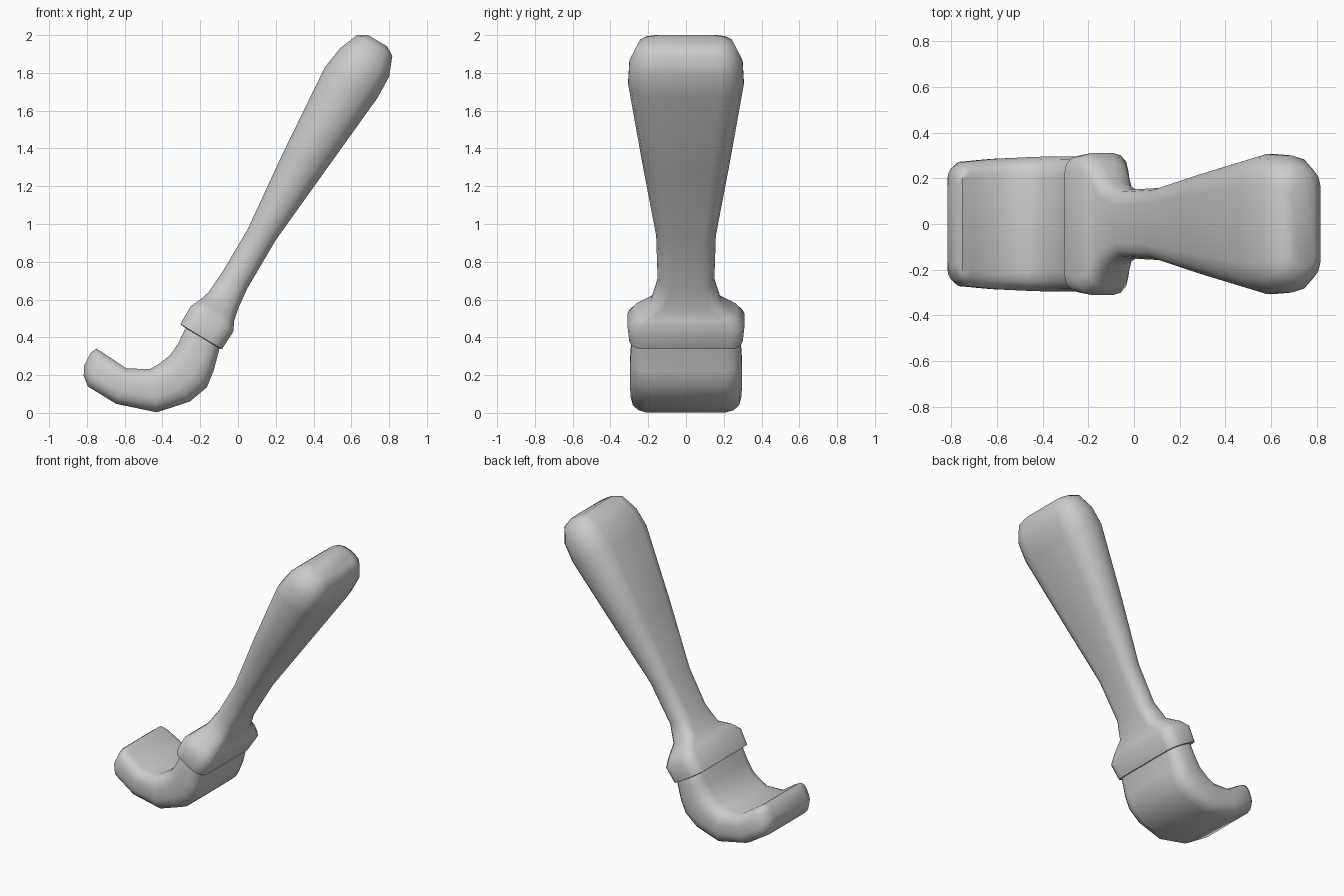
import bpy, bmesh, math
from mathutils import Vector


def loft(name, sections, roundness, angle):
    """Skin rounded-rectangle rings; each section = (x1, z1, x2, z2, half width, roundness factor)."""
    bm = bmesh.new()
    rings = []
    for x1, z1, x2, z2, hw, k in sections:
        a, b = Vector((x1, 0, z1)), Vector((x2, 0, z2))
        mid, half = (a + b) / 2, (b - a) / 2
        t = half.length
        u = half.normalized()
        r = roundness * k * t
        ry = min(r, hw * 0.9)
        ring = []
        for q, (su, sy) in enumerate([(1, 1), (-1, 1), (-1, -1), (1, -1)]):
            for i in range(4):
                ang = math.radians(90 * q + 30 * i)
                pu = su * (t - r) + r * math.cos(ang)
                py = sy * (hw - ry) + ry * math.sin(ang)
                ring.append(bm.verts.new(mid + u * pu + Vector((0, py, 0))))
        rings.append(ring)
    n = len(rings[0])
    for lo, hi in zip(rings, rings[1:]):
        for i in range(n):
            j = (i + 1) % n
            bm.faces.new((lo[i], lo[j], hi[j], hi[i]))
    bm.faces.new(rings[0][::-1])
    bm.faces.new(rings[-1])
    bmesh.ops.recalc_face_normals(bm, faces=bm.faces)
    me = bpy.data.meshes.new(name)
    bm.to_mesh(me)
    bm.free()
    ob = bpy.data.objects.new(name, me)
    bpy.context.collection.objects.link(ob)
    bpy.ops.object.select_all(action='DESELECT')
    ob.select_set(True)
    bpy.context.view_layer.objects.active = ob
    bpy.ops.object.shade_smooth_by_angle(angle=math.radians(angle))
    return ob


# Handle with its flared collar, from the collar rim up to the rounded end
loft("handle", [
    (-0.290, 0.457, -0.095, 0.340, 0.285, 0.7),
    (-0.305, 0.470, -0.085, 0.337, 0.300, 0.7),
    (-0.250, 0.565, -0.025, 0.430, 0.311, 0.7),
    (-0.200, 0.600, -0.020, 0.490, 0.270, 0.8),
    (-0.155, 0.640, 0.000, 0.550, 0.185, 0.9),
    (-0.080, 0.750, 0.050, 0.660, 0.150, 1.0),
    (0.050, 0.970, 0.200, 0.915, 0.158, 1.0),
    (0.240, 1.380, 0.450, 1.265, 0.230, 1.0),
    (0.460, 1.830, 0.740, 1.670, 0.306, 1.0),
    (0.540, 1.930, 0.800, 1.780, 0.300, 1.0),
    (0.630, 2.000, 0.817, 1.890, 0.255, 1.0),
    (0.690, 2.000, 0.790, 1.940, 0.190, 1.0),
], 0.85, 50)

# Bristle head curling forward to a blunt tip
loft("bristles", [
    (-0.250, 0.500, -0.070, 0.390, 0.280, 1),
    (-0.280, 0.445, -0.098, 0.340, 0.287, 1),
    (-0.315, 0.370, -0.130, 0.220, 0.295, 1),
    (-0.360, 0.305, -0.165, 0.135, 0.296, 1),
    (-0.415, 0.262, -0.255, 0.060, 0.296, 1),
    (-0.465, 0.232, -0.430, 0.003, 0.293, 1),
    (-0.590, 0.235, -0.645, 0.048, 0.285, 1),
    (-0.710, 0.315, -0.795, 0.140, 0.272, 1),
    (-0.750, 0.340, -0.817, 0.195, 0.245, 1),
    (-0.780, 0.318, -0.815, 0.250, 0.190, 1),
], 0.7, 60)
